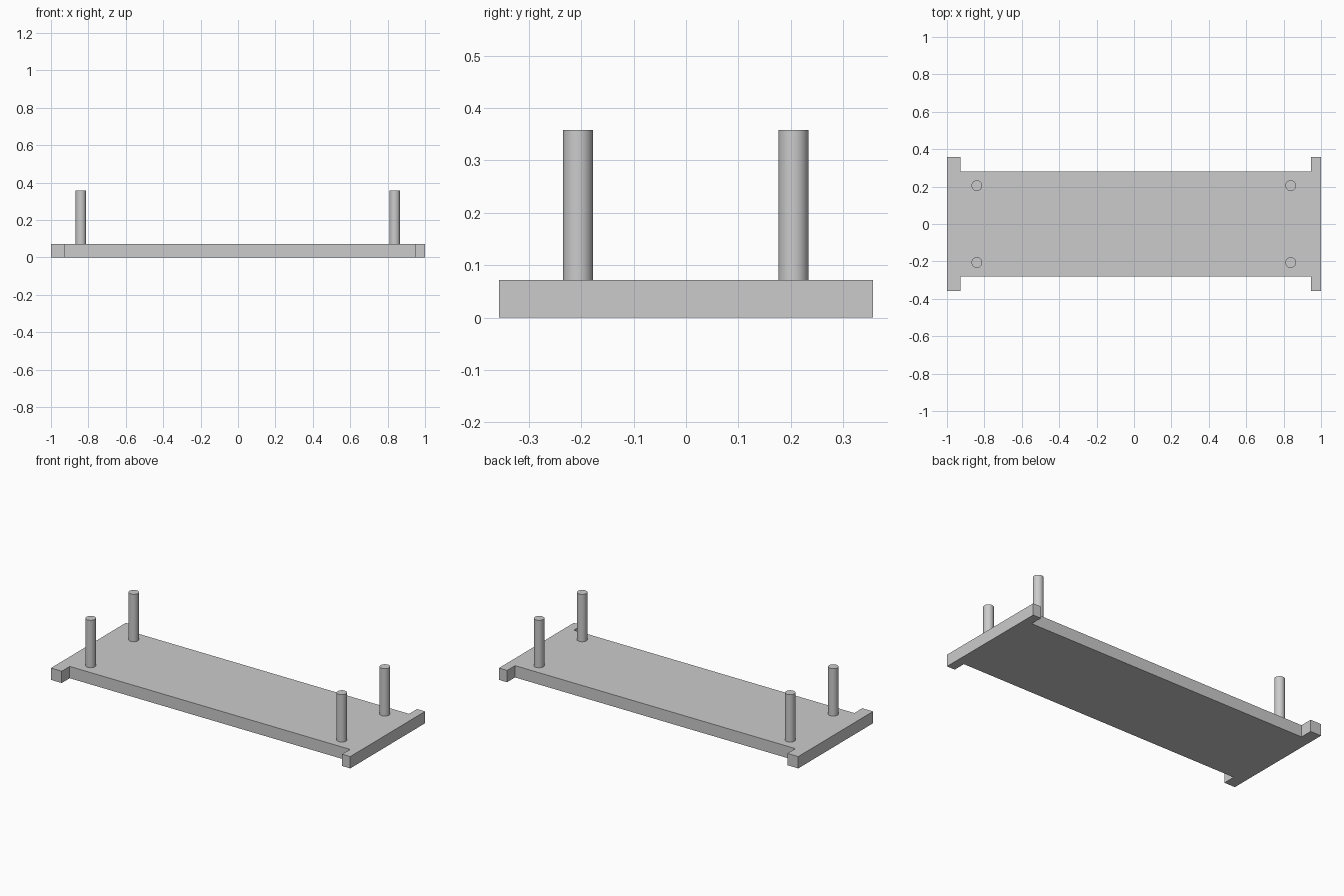
import bpy, bmesh
from math import radians

cube = bpy.data.objects.get("Cube")
if cube:
    bpy.data.objects.remove(cube, do_unlink=True)

grey = bpy.data.materials.new("light_grey")
grey.use_nodes = True
colour = (0.6, 0.6, 0.6, 1)
grey.diffuse_color = colour
grey.node_tree.nodes["Principled BSDF"].inputs["Base Color"].default_value = colour

THICK = 0.0715      # plate thickness
TOP = 0.358         # top of the posts
HALF_Y = 0.357      # half width over the end tabs
BODY_Y = 0.281      # half width of the body
LEFT_IN, RIGHT_IN = 0.946, -0.928   # inner edges of the tabs


def base_plate():
    """Extrude an outline with a tab at each corner."""
    front = [(-1, -HALF_Y), (RIGHT_IN, -HALF_Y), (RIGHT_IN, -BODY_Y),
             (LEFT_IN, -BODY_Y), (LEFT_IN, -HALF_Y), (1, -HALF_Y)]
    outline = front + [(x, -y) for x, y in reversed(front)]
    bm = bmesh.new()
    face = bm.faces.new([bm.verts.new((x, y, 0)) for x, y in outline])
    result = bmesh.ops.extrude_face_region(bm, geom=[face])
    verts = [g for g in result["geom"] if isinstance(g, bmesh.types.BMVert)]
    bmesh.ops.translate(bm, vec=(0, 0, THICK), verts=verts)
    bmesh.ops.recalc_face_normals(bm, faces=bm.faces)
    mesh = bpy.data.meshes.new("base_plate")
    bm.to_mesh(mesh)
    bm.free()
    obj = bpy.data.objects.new("base_plate", mesh)
    bpy.context.collection.objects.link(obj)
    mesh.materials.append(grey)


def post(name, x, y):
    """Round upright standing on the plate."""
    bpy.ops.mesh.primitive_cylinder_add(
        vertices=48, radius=0.0286, depth=TOP - THICK,
        location=(x, y, (TOP + THICK) / 2))
    obj = bpy.context.object
    obj.name = name
    obj.data.materials.append(grey)
    bpy.ops.object.shade_smooth_by_angle(angle=radians(30))


base_plate()

# Four corner posts
for side, x in (("left", 0.838), ("right", -0.84)):
    for end, y in (("front", -0.206), ("back", 0.205)):
        post(f"{end}_{side}_post", x, y)
